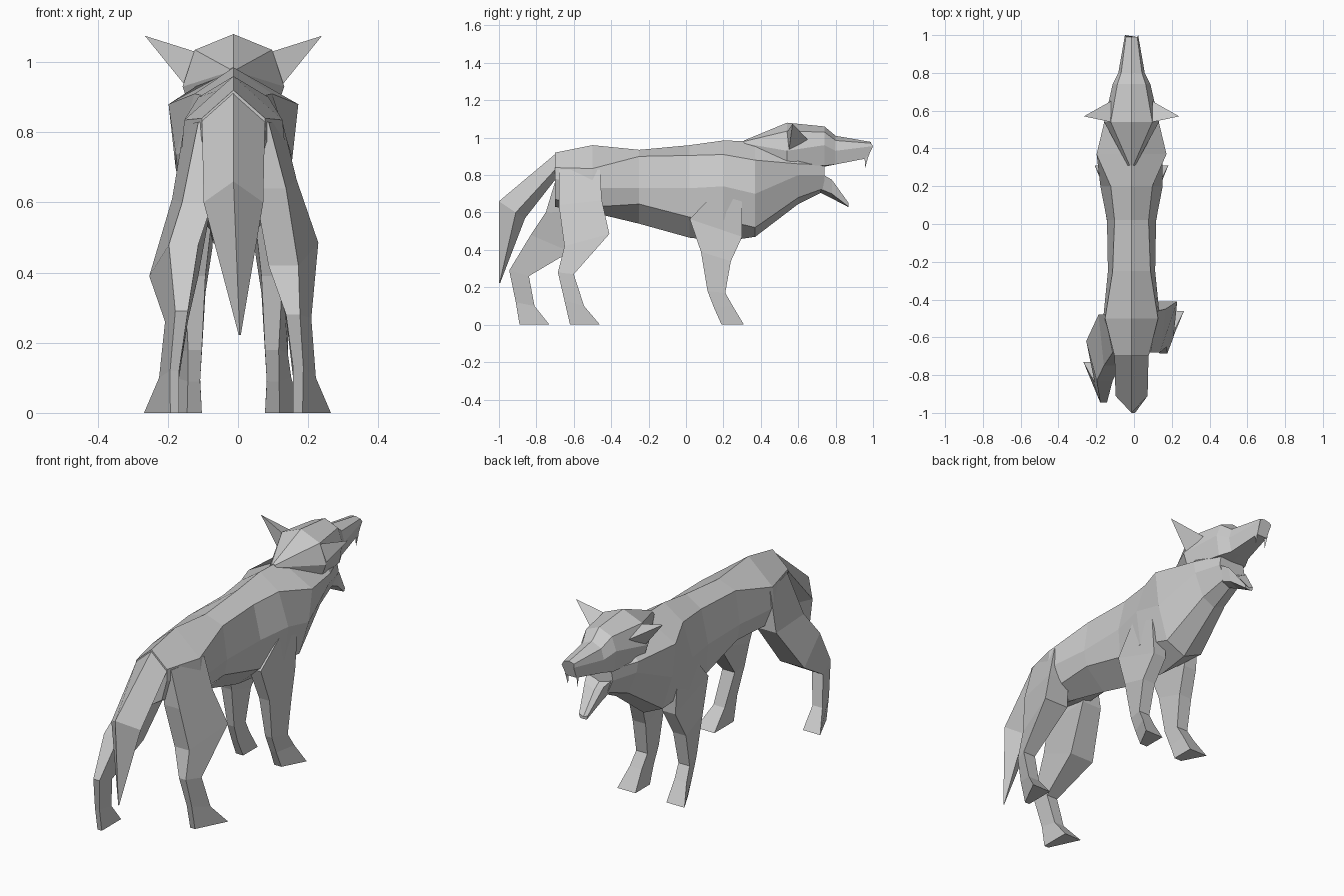
import bpy, bmesh

CX = -0.013  # body centre line


def make(name, verts, faces):
    bm = bmesh.new()
    vs = [bm.verts.new((x + CX, y, z)) for x, y, z in verts]
    for f in faces:
        bm.faces.new([vs[i] for i in f])
    bmesh.ops.remove_doubles(bm, verts=bm.verts, dist=0.0005)
    bmesh.ops.recalc_face_normals(bm, faces=bm.faces)
    me = bpy.data.meshes.new(name)
    bm.to_mesh(me)
    bm.free()
    ob = bpy.data.objects.new(name, me)
    bpy.context.collection.objects.link(ob)
    return ob


def loft(name, rings):
    """Skin closed rings of equal point count and cap both ends."""
    n = len(rings[0])
    verts = [p for r in rings for p in r]
    faces = [[k * n + i, k * n + (i + 1) % n, (k + 1) * n + (i + 1) % n, (k + 1) * n + i]
             for k in range(len(rings) - 1) for i in range(n)]
    faces += [list(range(n)), [len(verts) - n + i for i in range(n)]]
    return make(name, verts, faces)


def section(y, *half):
    """Symmetric ring from (x, z[, dy]) points running top to bottom."""
    pts = [(p[0], y + (p[2] if len(p) > 2 else 0), p[1]) for p in half]
    return pts + [(-x, py, z) for x, py, z in reversed(pts[1:-1])]


def leg(name, side, rows, rear):
    """Rows: rear y, rear z, front y, front z, inner x, outer x; rear = width factors behind."""
    rings = []
    for (y0, z0, y1, z1, xi, xo), k in zip(rows, rear):
        xr = xi + (xo - xi) * k
        rings.append([(side * xi, y0, z0), (side * xr, y0, z0),
                      (side * xo, y1, z1), (side * xi, y1, z1)])
    return loft(name, rings)


# torso and neck
loft("body", [
    section(-.70, (0, .92), (.09, .84), (.09, .78), (.06, .67), (0, .63)),
    section(-.50, (0, .96), (.14, .835), (.15, .73), (.11, .63), (0, .60)),
    section(-.25, (0, .935), (.10, .90), (.125, .73), (.11, .645), (0, .54)),
    section(.02, (0, .96), (.09, .905), (.13, .73), (.12, .575), (0, .465)),
    section(.20, (0, .985), (.11, .91), (.165, .74), (.14, .56), (0, .445)),
    section(.37, (0, .98), (.185, .88), (.165, .70), (.11, .52), (0, .47)),
    section(.60, (0, 1.0), (.13, .86), (.12, .80), (.07, .68), (0, .645)),
    section(.74, (0, .86), (.07, .855), (.08, .80), (.05, .73), (0, .715)),
])

# skull and muzzle, running back to a point on the neck
loft("head", [
    section(.31, (0, .985), (.01, .98), (.02, .97), (.02, .93), (0, .92)),
    section(.54, (0, 1.08), (.11, 1.035), (.145, .93), (.12, .86), (0, .84)),
    section(.74, (0, 1.06), (.075, 1.03), (.10, .96), (.085, .85), (0, .845)),
    section(.80, (0, 1.01), (.055, .985), (.07, .93), (.055, .857), (0, .857)),
    section(.99, (0, .977), (.03, .97), (.035, .955, .01), (.03, .89, -.02), (0, .89, -.02)),
])

# open lower jaw
loft("lower_jaw", [
    section(.72, (0, .79), (.08, .81), (.05, .725), (0, .705)),
    section(.78, (0, .745), (.055, .775), (.045, .70), (0, .675)),
    section(.87, (0, .64), (.025, .65), (.02, .63), (0, .628)),
])

# ears and fangs, one on each side
tetra = [(0, 1, 2), (0, 1, 3), (1, 2, 3), (0, 2, 3)]
for s, side in ((1, "right"), (-1, "left")):
    make(side + "_ear", [(s * .11, .54, 1.03), (s * .135, .55, .93),
                         (s * .11, .65, .99), (s * .2525, .57, 1.075)], tetra)
    make(side + "_fang", [(s * .033, .955, .90), (s * .033, .975, .90),
                          (s * .022, .96, .90), (s * .028, .957, .835)], tetra)

# tail, hanging down to a point
loft("tail", [
    [(0, -.69, .92), (.09, -.69, .84), (0, -.68, .80), (-.09, -.69, .84)],
    [(0, -1, .66), (.085, -.91, .60), (0, -.86, .57), (-.085, -.91, .60)],
    [(.018, -1, .222), (.021, -.997, .222), (.018, -.994, .222), (.015, -.997, .222)],
])

# front legs, wedge shaped, with the top sunk into the chest
front = [(.15, .70, .30, .70, .07, .15), (.02, .565, .30, .47, .06, .135),
         (.08, .39, .24, .34, .08, .155), (.115, .18, .21, .17, .09, .155),
         (.15, .09, .25, .10, .095, .165), (.19, 0, .31, 0, .09, .195)]
for s, side in ((1, "right"), (-1, "left")):
    leg(side + "_front_leg", s, front, (1, .95, .8, .6, .5, .4))

# hind legs, the left one stepping back
hind_rear = (.6, .75, .6, .55, .45, .25)
leg("right_hind_leg", 1, [
    (-.68, .83, -.46, .83, .04, .14), (-.68, .64, -.45, .665, .06, .18),
    (-.65, .42, -.41, .485, .10, .242), (-.685, .28, -.60, .27, .15, .222),
    (-.65, .13, -.545, .10, .17, .235), (-.62, 0, -.46, 0, .17, .278)], hind_rear)
leg("left_hind_leg", -1, [
    (-.68, .83, -.48, .82, .04, .14), (-.75, .60, -.48, .61, .06, .175),
    (-.83, .48, -.62, .39, .10, .24), (-.945, .29, -.84, .26, .13, .195),
    (-.91, .12, -.81, .10, .155, .212), (-.89, 0, -.73, 0, .155, .255)], hind_rear)
